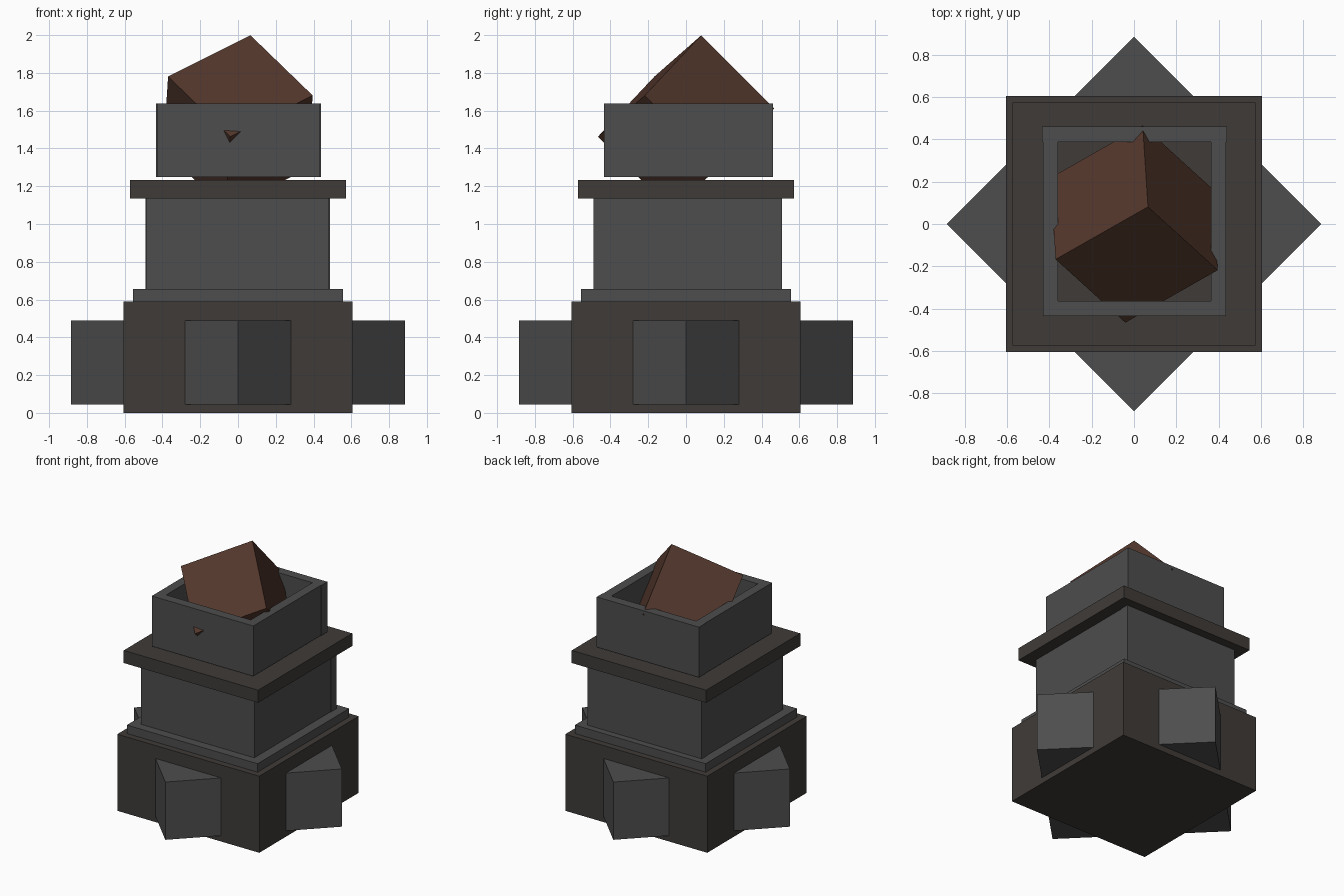
import bpy
from mathutils import Matrix, Vector
from math import radians

if "Cube" in bpy.data.objects:
    bpy.data.objects.remove(bpy.data.objects["Cube"])


def material(name, rgb):
    m = bpy.data.materials.new(name)
    m.diffuse_color = (*rgb, 1)
    m.use_nodes = True
    m.node_tree.nodes["Principled BSDF"].inputs["Base Color"].default_value = m.diffuse_color
    return m


STONE = material("grey_stone", (0.075, 0.075, 0.075))
DARK = material("dark_stone", (0.05, 0.044, 0.04))
BROWN = material("brown_rock", (0.085, 0.038, 0.025))


def box(name, lo, hi, mat, turn=0):
    """Box between two corners, optionally turned about z."""
    lo, hi = Vector(lo), Vector(hi)
    bpy.ops.mesh.primitive_cube_add(size=1, location=(lo + hi) / 2,
                                    rotation=(0, 0, radians(turn)))
    ob = bpy.context.object
    ob.name = name
    ob.scale = hi - lo
    ob.data.materials.append(mat)
    return ob


def walls(name, x0, x1, y0, y1, z0, z1, t, lip):
    """Four wall slabs; the back slab overhangs the sides slightly."""
    box(name + "_front", (x0, y0, z0), (x1, y0 + t, z1), STONE)
    box(name + "_back", (x0 - lip, y1 - t, z0), (x1 + lip, y1, z1), STONE)
    box(name + "_left", (x0, y0 + t, z0), (x0 + t, y1 - t, z1), STONE)
    box(name + "_right", (x1 - t, y0 + t, z0), (x1, y1 - t, z1), STONE)


# Base block with diagonal buttress block through it
box("base", (-0.605, -0.605, 0), (0.605, 0.605, 0.59), DARK)
h = 0.885 / 2 ** 0.5
box("diagonal_buttress", (-h, -h, 0.045), (h, h, 0.49), STONE, 45)

# Step, shaft and cap plate
box("step", (-0.557, -0.557, 0.585), (0.557, 0.557, 0.655), STONE)
walls("shaft", -0.485, 0.482, -0.49, 0.507, 0.65, 1.14, 0.07, 0.004)
box("cap_plate", (-0.573, -0.573, 1.135), (0.573, 0.573, 1.232), DARK)

# Open rim floating just above the plate
walls("rim", -0.43, 0.435, -0.435, 0.46, 1.25, 1.637, 0.072, 0.004)

# Tilted rock cube resting in the rim
ax = Vector((0.44, 0.25, 0.22)).normalized()
ay = Vector((-0.34, 0.29, 0.31))
ay = (ay - ax * ay.dot(ax)).normalized()
az = ax.cross(ay)
bpy.ops.mesh.primitive_cube_add(size=0.547)
rock = bpy.context.object
rock.name = "rock"
rock.data.materials.append(BROWN)
rot = Matrix((ax, ay, az)).transposed().to_4x4()
rock.matrix_world = Matrix.Translation((0, 0, 1.537)) @ rot
